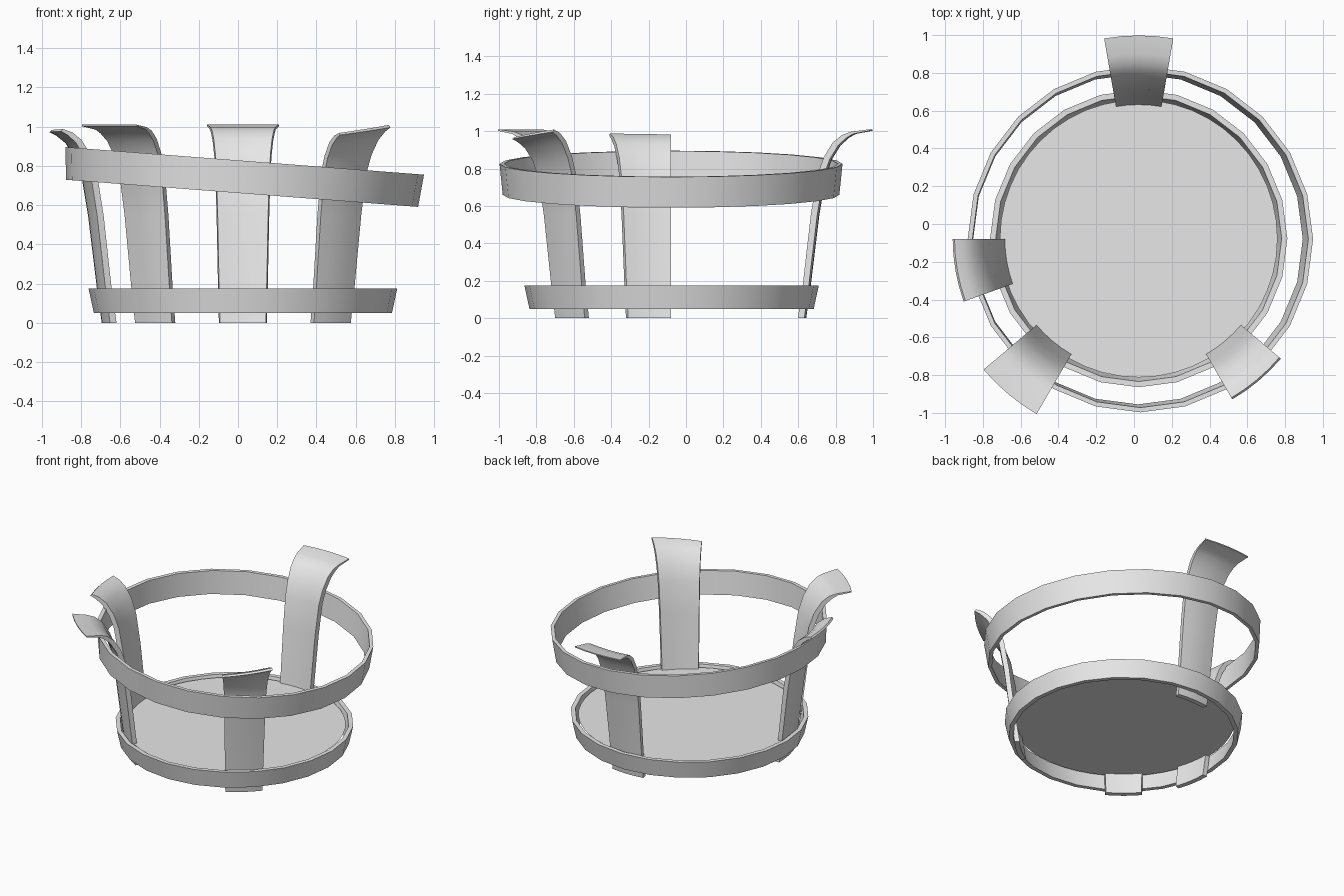
import bpy, bmesh, math
from mathutils import Matrix, Vector

if "Cube" in bpy.data.objects:
    bpy.data.objects.remove(bpy.data.objects["Cube"])

CX, CY = 0.025, -0.077          # axis of the tub

grey = bpy.data.materials.new("plain grey")
grey.diffuse_color = (0.8, 0.8, 0.8, 1)
grey.use_nodes = True
grey.node_tree.nodes["Principled BSDF"].inputs["Base Color"].default_value = grey.diffuse_color


def finish(name, bm, angle=35):
    bmesh.ops.recalc_face_normals(bm, faces=bm.faces)
    mesh = bpy.data.meshes.new(name)
    bm.to_mesh(mesh)
    bm.free()
    mesh.materials.append(grey)
    ob = bpy.data.objects.new(name, mesh)
    bpy.context.collection.objects.link(ob)
    bpy.ops.object.select_all(action='DESELECT')
    ob.select_set(True)
    bpy.context.view_layer.objects.active = ob
    bpy.ops.object.shade_smooth_by_angle(angle=math.radians(angle))
    return ob


def hoop(name, centre, r_low, r_high, height, thick, tilt=0, sides=24):
    """Flared band, centred on its own middle, then tilted about y."""
    bm = bmesh.new()
    h = height / 2
    section = [(r_low, -h), (r_high, h), (r_high - thick, h), (r_low - thick, -h)]
    rings = []
    for i in range(sides):
        a = 2 * math.pi * i / sides
        rings.append([bm.verts.new((r * math.cos(a), r * math.sin(a), z)) for r, z in section])
    for i in range(sides):
        p, q = rings[i], rings[(i + 1) % sides]
        for k in range(4):
            bm.faces.new((p[k], q[k], q[(k + 1) % 4], p[(k + 1) % 4]))
    bm.transform(Matrix.Translation(Vector(centre)) @ Matrix.Rotation(math.radians(tilt), 4, 'Y'))
    return finish(name, bm)


# Slat profile: radius and height of the inner and outer surfaces, foot to tip
INNER = [(.685, 0), (.712, .18), (.755, .55), (.79, .76), (.825, .86),
         (.875, .94), (.925, .98), (.975, .997), (1.075, 1.01)]
OUTER = [(.72, 0), (.745, .18), (.79, .55), (.825, .76), (.858, .85),
         (.905, .925), (.95, .965), (.985, .985), (1.075, 1.002)]


def slat(name, angle, stations, lift=(0, 0), half=9.8, steps=4):
    """Curved stave with an outward curl; lift raises the two tip corners."""
    bm = bmesh.new()
    outline = INNER[:stations] + OUTER[:stations][::-1]
    n = len(outline)
    cols = []
    for s in range(steps + 1):
        t = s / steps
        a = math.radians(angle - half + 2 * half * t)
        up = lift[0] * (1 - t) + lift[1] * t
        cols.append([bm.verts.new((CX + r * math.cos(a), CY + r * math.sin(a), z + up * z ** 6))
                     for r, z in outline])
    for p, q in zip(cols, cols[1:]):
        for k in range(n):
            bm.faces.new((p[k], q[k], q[(k + 1) % n], p[(k + 1) % n]))
    # side edges as quads between the inner and outer surfaces
    for c in (cols[0], cols[-1]):
        for k in range(stations - 1):
            bm.faces.new((c[k], c[k + 1], c[n - 2 - k], c[n - 1 - k]))
    return finish(name, bm)


# Bands
hoop("lower_hoop", (CX, CY, .1125), .760, .787, .125, .03)
hoop("upper_hoop", (.0275, -.08, .7425), .900, .917, .166, .025, tilt=4.4)

# Floor of the tub
bm = bmesh.new()
bmesh.ops.create_circle(bm, cap_ends=True, segments=48, radius=.735,
                        matrix=Matrix.Translation((CX, CY, .16)))
finish("floor_disc", bm)

# Remaining staves
slat("back_slat", 90, 9)
slat("left_slat", 190, 8, (-.015, -.01))
slat("front_left_slat", 230, 9)
slat("front_right_slat", 310, 8, (-.03, .012))
